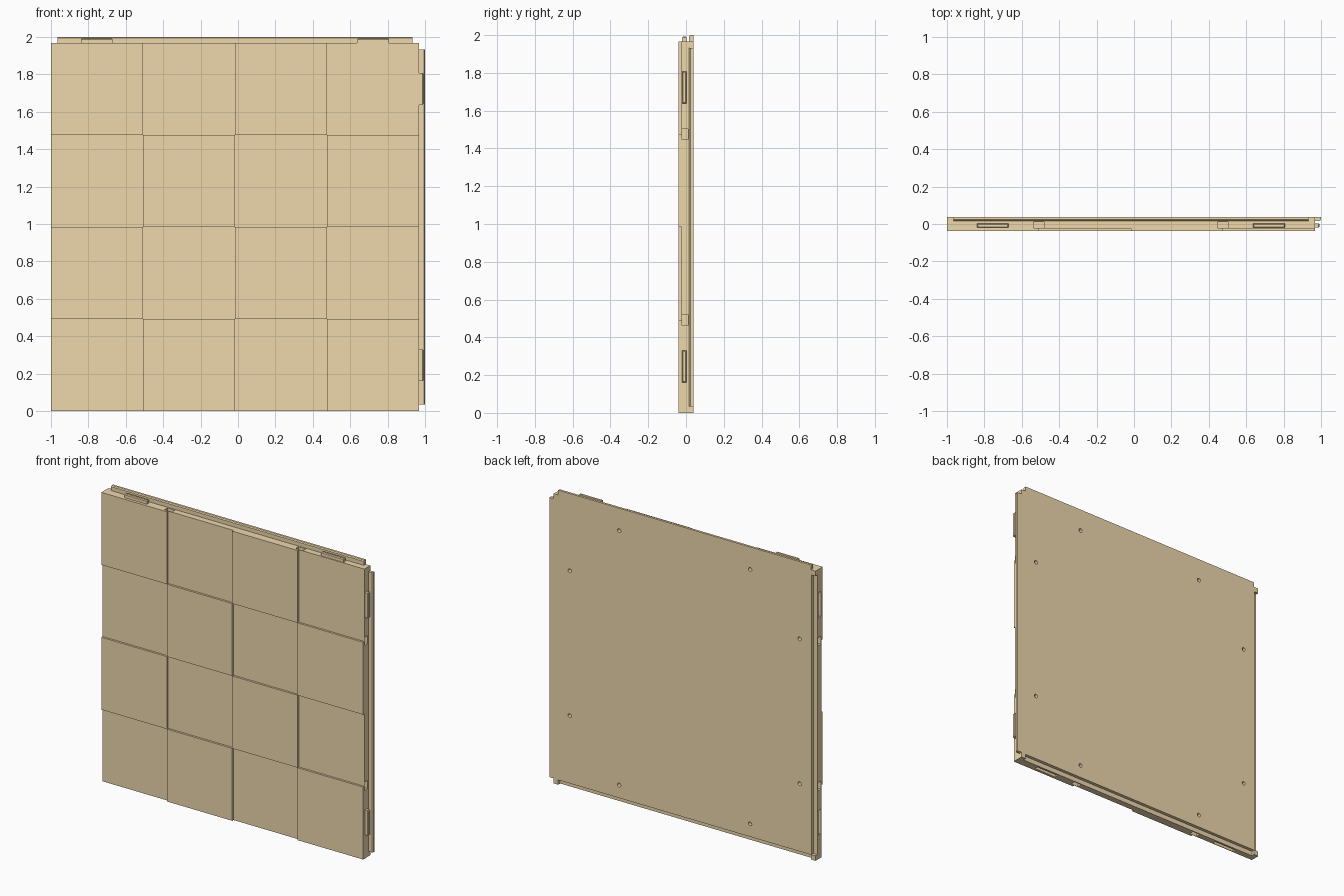
import bpy, bmesh, math
from mathutils import Matrix

if "Cube" in bpy.data.objects:
    bpy.data.objects.remove(bpy.data.objects["Cube"])

W = 1.967            # panel width and height
H = 0.0385           # half thickness
FACE = -0.025        # recessed tile depth
INSET = 0.034        # lip end inset
TABS = [(0.16, 0.33), (W - 0.33, W - 0.16)]
QUARTERS = [W / 4, W * 3 / 4]

mat = bpy.data.materials.new("tan_plastic")
mat.diffuse_color = (0.86, 0.69, 0.42, 1)
mat.use_nodes = True
mat.node_tree.nodes["Principled BSDF"].inputs["Base Color"].default_value = mat.diffuse_color


def add_box(bm, x0, x1, y0, y1, z0, z1):
    m = Matrix.Translation(((x0 + x1) / 2, (y0 + y1) / 2, (z0 + z1) / 2)) @ \
        Matrix.Diagonal((x1 - x0, y1 - y0, z1 - z0, 1))
    return bmesh.ops.create_cube(bm, size=1, matrix=m)["verts"]


def edge_box(bm, edge, t0, t1, d0, d1, y0, y1):
    """Box along a panel edge: t runs along it, d points outward from it."""
    if edge in ("right", "top"):
        a, b = W + d0, W + d1
    else:
        a, b = -d1, -d0
    if edge in ("right", "left"):
        return add_box(bm, a - 1, b - 1, y0, y1, t0, t1)
    return add_box(bm, t0 - 1, t1 - 1, y0, y1, a, b)


def finish(bm, name):
    bmesh.ops.recalc_face_normals(bm, faces=bm.faces[:])
    me = bpy.data.meshes.new(name)
    bm.to_mesh(me)
    bm.free()
    ob = bpy.data.objects.new(name, me)
    me.materials.append(mat)
    bpy.context.collection.objects.link(ob)
    return ob


def cut(ob, bm):
    """Subtract bm from ob, keeping the old mesh if a solver returns nothing."""
    cutter = finish(bm, "cutter")
    cutter.hide_render = True
    mod = ob.modifiers.new("cut", 'BOOLEAN')
    mod.operation = 'DIFFERENCE'
    mod.object = cutter
    before = len(ob.data.polygons)
    for solver in ('EXACT', 'FLOAT'):
        mod.solver = solver
        bpy.context.view_layer.update()
        dg = bpy.context.evaluated_depsgraph_get()
        me = bpy.data.meshes.new_from_object(ob.evaluated_get(dg))
        if len(me.polygons) > before:
            ob.data = me
            break
    ob.modifiers.clear()
    bpy.data.objects.remove(cutter)


def bevel_edges(bm, verts, test, width):
    edges = {e for v in verts for e in v.link_edges if all(test(w.co) for w in e.verts)}
    bmesh.ops.bevel(bm, geom=list(edges), offset=width, segments=1, affect='EDGES')


# Main slab
bm = bmesh.new()
add_box(bm, -1, W - 1, FACE, H, 0, W)
body = finish(bm, "panel_body")

# Connector pockets on all edges, rabbets and tab slots on left and bottom
cuts = [(e, t - 0.028, t + 0.028, -0.14, 0.02, -0.022, 0.010)
        for e in ("left", "right", "top", "bottom") for t in QUARTERS]
for e in ("left", "bottom"):
    cuts.append((e, INSET, W - INSET, -0.032, 0.02, 0.017, 0.06))
    cuts += [(e, a, b, -0.026, 0.02, -0.020, 0.004) for a, b in TABS]
for c in cuts:
    bm = bmesh.new()
    edge_box(bm, *c)
    cut(body, bm)

# Round holes in the back that reach the pockets
for t in QUARTERS:
    for d in (0.12, W - 0.12):
        for x, z in ((t - 1, d), (d - 1, t)):
            bm = bmesh.new()
            m = Matrix.Translation((x, 0.03, z)) @ Matrix.Rotation(math.pi / 2, 4, 'X')
            bmesh.ops.create_cone(bm, cap_ends=True, segments=24, radius1=0.013,
                                  radius2=0.013, depth=0.06, matrix=m)
            cut(body, bm)

# Raised tiles in a checkerboard on the front
S = W / 4
for row in range(4):
    for col in range(4):
        if (row + col) % 2:
            bm = bmesh.new()
            add_box(bm, col * S - 1, (col + 1) * S - 1, -H, FACE, row * S, (row + 1) * S)
            finish(bm, f"raised_tile_{row}_{col}")

# Lips and locating tabs on the right and top edges
for edge, axis, off in (("right", 0, 1), ("top", 2, 0)):
    bm = bmesh.new()
    vs = edge_box(bm, edge, INSET, W - INSET, 0, 2 - W, 0.017, H)
    bevel_edges(bm, vs, lambda c: c[axis] > W - off + 0.02 and c.y < 0.02, 0.006)
    finish(bm, edge + "_lip")
    for i, (a, b) in enumerate(TABS):
        bm = bmesh.new()
        vs = edge_box(bm, edge, a, b, 0, 0.025, -0.020, 0.003)
        bevel_edges(bm, vs, lambda c: c[axis] > W - off + 0.01, 0.005)
        finish(bm, f"{edge}_tab_{i}")
